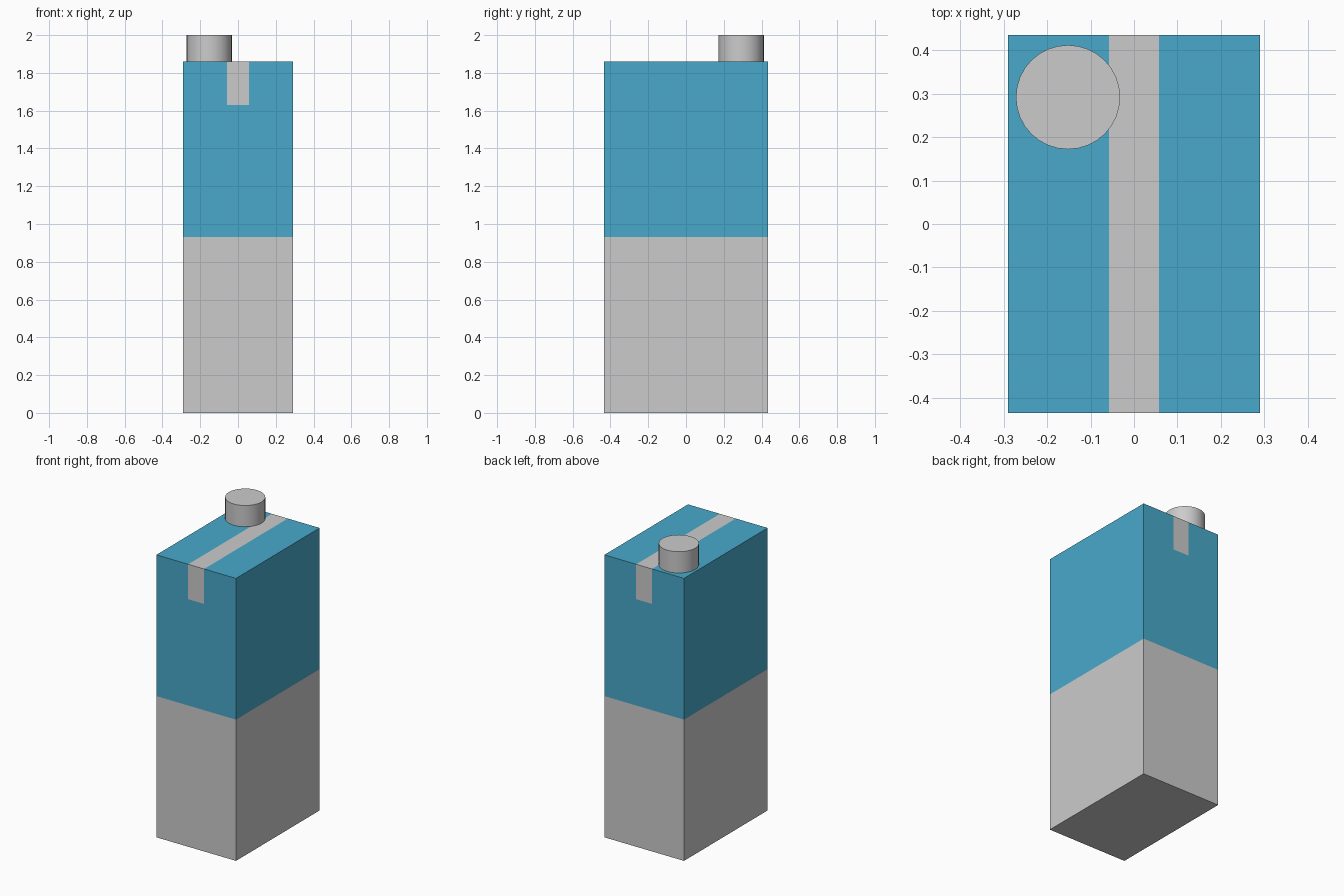
import bpy, bmesh
from mathutils import Vector

if "Cube" in bpy.data.objects:
    bpy.data.objects.remove(bpy.data.objects["Cube"])

W, D, H = 0.58, 0.87, 1.86      # carton size
MID, STRIP, DROP = 0.93, 0.058, 1.63  # colour split, strip half width, strip lower end


def material(name, color):
    mat = bpy.data.materials.new(name)
    mat.diffuse_color = (*color, 1)
    mat.use_nodes = True
    mat.node_tree.nodes["Principled BSDF"].inputs["Base Color"].default_value = mat.diffuse_color
    return mat


# Carton: one box, cut along the printed borders
bm = bmesh.new()
bmesh.ops.create_cube(bm, size=1)
for v in bm.verts:
    v.co = Vector((v.co.x * W, v.co.y * D, (v.co.z + 0.5) * H))
for co, no in (((0, 0, MID), (0, 0, 1)), ((0, 0, DROP), (0, 0, 1)),
               ((-STRIP, 0, 0), (1, 0, 0)), ((STRIP, 0, 0), (1, 0, 0))):
    bmesh.ops.bisect_plane(bm, geom=bm.verts[:] + bm.edges[:] + bm.faces[:],
                           plane_co=co, plane_no=no)

# Blue upper half, except the grey strip folded over the top
for f in bm.faces:
    c = f.calc_center_median()
    in_strip = abs(c.x) < STRIP and c.z > DROP
    f.material_index = int(c.z > MID and not in_strip)

mesh = bpy.data.meshes.new("carton")
bm.to_mesh(mesh)
bm.free()
mesh.materials.append(material("grey_card", (0.8, 0.8, 0.8)))
mesh.materials.append(material("blue_print", (0.065, 0.397, 0.591)))
carton = bpy.data.objects.new("carton", mesh)
bpy.context.collection.objects.link(carton)

# Screw cap on the rear left corner
bpy.ops.mesh.primitive_cylinder_add(vertices=32, radius=0.12, depth=2 - H,
                                    location=(-0.152, 0.292, (2 + H) / 2))
bpy.context.object.name = "screw_cap"
bpy.ops.object.shade_smooth_by_angle()
